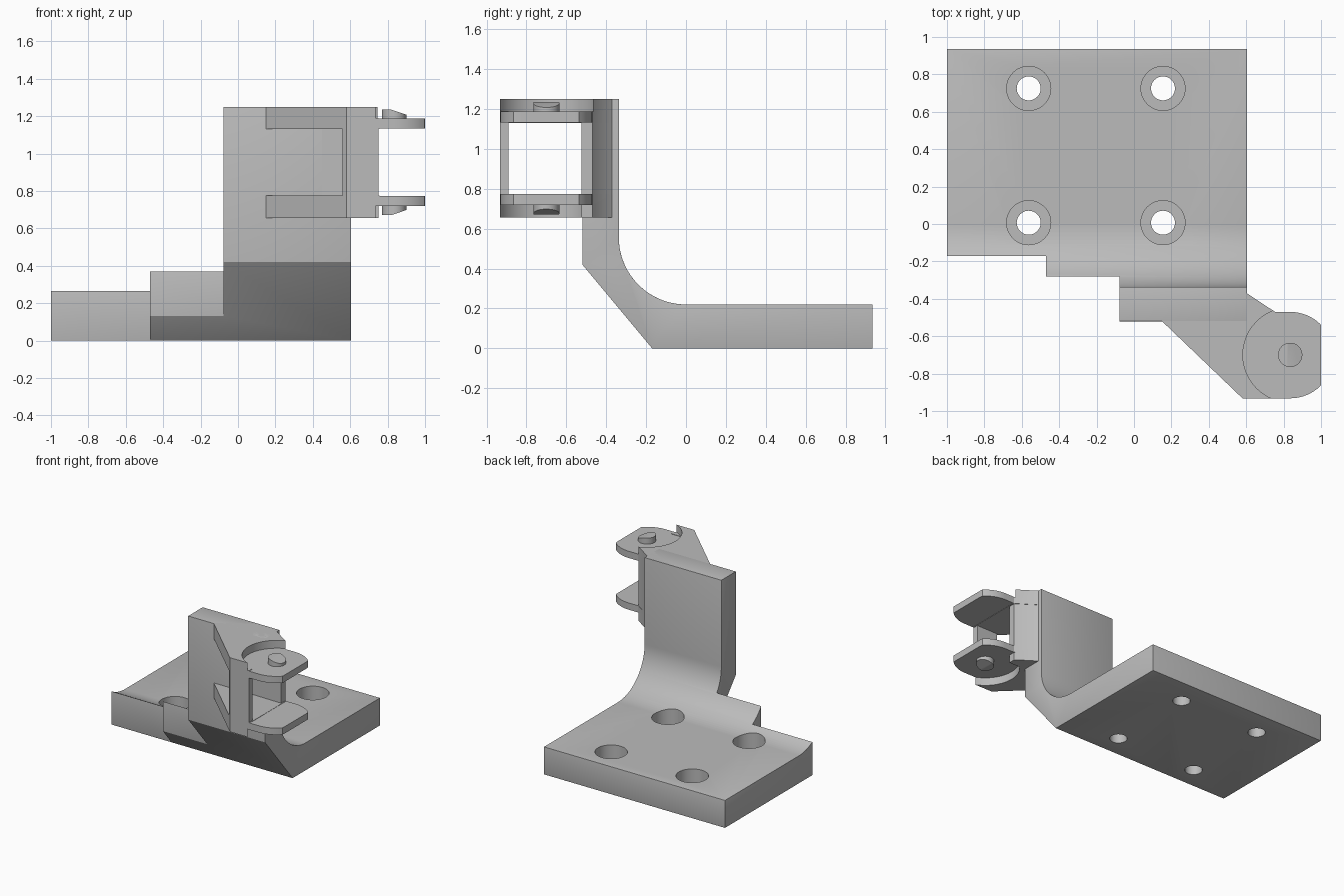
import bpy, bmesh, math
from mathutils import Vector

if "Cube" in bpy.data.objects:
    bpy.data.objects.remove(bpy.data.objects["Cube"], do_unlink=True)

grey = bpy.data.materials.new("machined grey")
grey.use_nodes = True
colour = (0.5, 0.5, 0.5, 1)
grey.diffuse_color = colour
grey.node_tree.nodes["Principled BSDF"].inputs["Base Color"].default_value = colour

PIN = Vector((0.835, -0.70))       # hinge axis
MID = 0.953                        # mid height of the hinge


def prism(name, outline, low, high, place=lambda u, v, w: (u, v, w)):
    """Extrude a 2D outline between two levels along its third axis."""
    bm = bmesh.new()
    face = bm.faces.new([bm.verts.new(place(u, v, low)) for u, v in outline])
    new = bmesh.ops.extrude_face_region(bm, geom=[face])["geom"]
    shift = Vector(place(0, 0, high)) - Vector(place(0, 0, low))
    bmesh.ops.translate(bm, vec=shift, verts=[g for g in new if isinstance(g, bmesh.types.BMVert)])
    bmesh.ops.recalc_face_normals(bm, faces=bm.faces)
    mesh = bpy.data.meshes.new(name)
    bm.to_mesh(mesh)
    bm.free()
    mesh.materials.append(grey)
    ob = bpy.data.objects.new(name, mesh)
    bpy.context.collection.objects.link(ob)
    return ob


def arc(cx, cy, r, start, end, steps):
    angles = [math.radians(start + (end - start) * i / steps) for i in range(steps + 1)]
    return [(cx + r * math.cos(a), cy + r * math.sin(a)) for a in angles]


def circle(cx, cy, r):
    return arc(cx, cy, r, 0, 352.5, 47)


def cut(ob, cutter):
    cutter.hide_render = True
    cutter.hide_viewport = True
    mod = ob.modifiers.new("cut", 'BOOLEAN')
    mod.operation = 'DIFFERENCE'
    mod.solver = 'EXACT'
    mod.object = cutter


def apply(ob):
    """Bake the modifiers and shade round surfaces smooth."""
    graph = bpy.context.evaluated_depsgraph_get()
    ob.data = bpy.data.meshes.new_from_object(ob.evaluated_get(graph))
    ob.modifiers.clear()
    bpy.ops.object.select_all(action='DESELECT')
    ob.select_set(True)
    bpy.context.view_layer.objects.active = ob
    bpy.ops.object.shade_smooth_by_angle(angle=math.radians(30))


# Base plate sweeping up into the upright wall
side = [(0.935, 0), (-0.17, 0), (-0.52, 0.42), (-0.52, 1.25), (-0.337, 1.25)]
side += arc(0, 0.557, 0.337, 180, 270, 24) + [(0.935, 0.22)]
body = prism("base_and_upright", side, -1, 0.603, lambda u, v, w: (w, u, v))
helpers = []
steps = [(-1.2, -0.17), (-0.47, -0.17), (-0.47, -0.28), (-0.077, -0.28), (-0.077, -0.8), (-1.2, -0.8)]
step_cutter = prism("step_cutter", steps, -0.2, 1.5)
helpers.append(step_cutter)
cut(body, step_cutter)
bevel = body.modifiers.new("rounded edges", 'BEVEL')
bevel.width = 0.014
bevel.segments = 3
bevel.limit_method = 'ANGLE'
bevel.angle_limit = math.radians(32)

# Counterbored screw holes
for x in (-0.563, 0.155):
    for y in (0.007, 0.725):
        for r, low in ((0.064, -0.1), (0.118, 0.08)):
            bore = prism("bore_cutter", circle(x, y, r), low, 0.6)
            helpers.append(bore)
            cut(body, bore)
apply(body)

# Side wall and thin front post of the hinge
wall = [(0.45, -0.52), (0.75, -0.525), (0.75, -0.47), (0.603, -0.37), (0.59, -0.345), (0.45, -0.345)]
apply(prism("hinge_wall", wall, 0.656, 1.13))
post = [(0.58, -0.932), (0.75, -0.932), (0.75, -0.89), (0.56, -0.89), (0.56, -0.912)]
apply(prism("hinge_post", post, 0.72, 1.19))

# Upper and lower hinge arms, ears and pin heads
gusset = [(0.15, -0.5), (0.15, -0.52), (0.58, -0.932), (0.757, -0.932), (0.757, -0.472),
          (0.603, -0.37), (0.59, -0.345), (0.4, -0.345)]
ear = [(0.65, -0.47), (0.65, -0.932)]
ear += [(min(x, 1), y) for x, y in arc(PIN.x, -0.701, 0.231, -90, 90, 32)]
head = [(0.77, 0.22), (0.77, 0.282), (0.82, 0.282), (0.9, 0.255), (0.9, 0.22)]

for label, sign in (("upper", 1), ("lower", -1)):
    def level(u, v, w):
        return (u, v, MID + sign * w)

    arm = prism(label + "_hinge_arm", gusset, 0.178, 0.297, level)
    pocket = prism("pocket_cutter", circle(PIN.x, PIN.y, 0.253), 0.234, 0.5, level)
    helpers.append(pocket)
    cut(arm, pocket)
    apply(arm)
    apply(prism(label + "_hinge_ear", ear, 0.18, 0.234, level))

    # Pin head with a sloping lead-in towards the open side
    pin = prism(label + "_pin_head", circle(PIN.x, PIN.y, 0.065), 0.22, 0.282, level)
    slope = [(0.82, 0.282), (0.92, 0.248), (0.92, 0.4), (0.82, 0.4)]
    wedge = prism("slope_cutter", slope, -0.9, -0.5,
                  lambda u, v, w: (u, w, MID + sign * v))
    helpers.append(wedge)
    cut(pin, wedge)
    apply(pin)

# Remove the cutters once their cuts are baked
for ob in helpers:
    bpy.data.objects.remove(ob, do_unlink=True)
